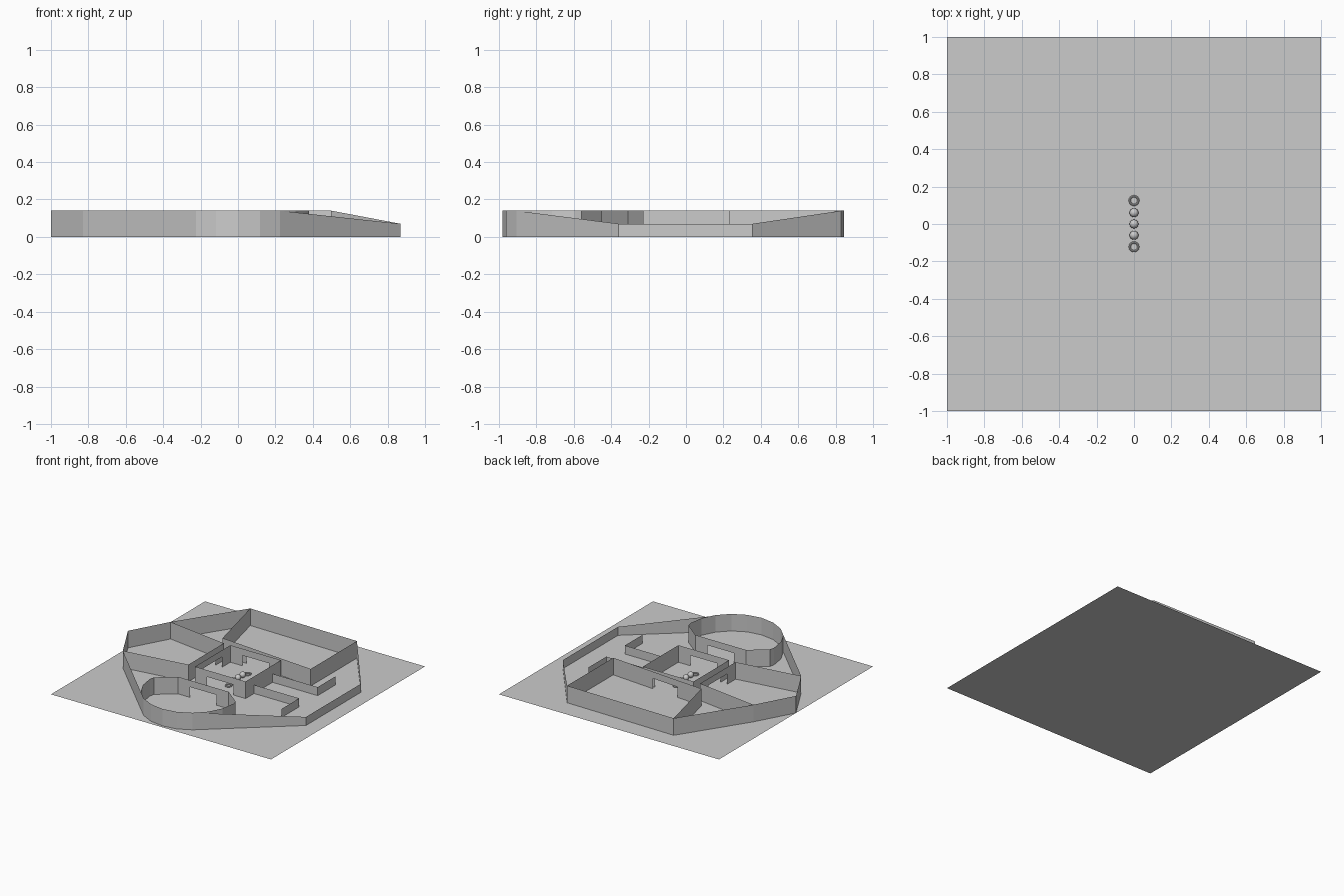
import bpy, math
from mathutils import Vector

if "Cube" in bpy.data.objects:
    bpy.data.objects.remove(bpy.data.objects["Cube"], do_unlink=True)

grey = bpy.data.materials.new("light_grey")
grey.use_nodes = True
COLOR = (0.6, 0.6, 0.6, 1)
grey.diffuse_color = COLOR
grey.node_tree.nodes["Principled BSDF"].inputs["Base Color"].default_value = COLOR

HIGH, LOW = 0.14, 0.07
DOOR_W, DOOR_H = 0.24, 0.085


def add_mesh(name, verts, faces):
    me = bpy.data.meshes.new(name)
    me.from_pydata(verts, [], faces)
    me.materials.append(grey)
    ob = bpy.data.objects.new(name, me)
    bpy.context.collection.objects.link(ob)
    return ob


def wall(name, points, heights=HIGH, closed=False):
    """Thin sheet standing along a path, with one height or one per point."""
    n = len(points)
    if not isinstance(heights, (list, tuple)):
        heights = [heights] * n
    verts = [(x, y, 0) for x, y in points]
    verts += [(p[0], p[1], h) for p, h in zip(points, heights)]
    last = n if closed else n - 1
    faces = [(i, (i + 1) % n, n + (i + 1) % n, n + i) for i in range(last)]
    return add_mesh(name, verts, faces)


def door_wall(name, a, b, at=0.5):
    """Straight sheet with a doorway centred at a fraction of its length."""
    a, b = Vector((*a, 0)), Vector((*b, 0))
    d = (b - a).normalized()
    mid = a.lerp(b, at)
    l, r = mid - d * DOOR_W / 2, mid + d * DOOR_W / 2
    up, lintel = Vector((0, 0, HIGH)), Vector((0, 0, DOOR_H))
    outline = [a, l, l + lintel, r + lintel, r, b, b + up, a + up]
    return add_mesh(name, outline, [tuple(range(len(outline)))])


# Floor
add_mesh("floor", [(-1, -1, 0), (1, -1, 0), (1, 1, 0), (-1, 1, 0)], [(0, 1, 2, 3)])

# Key corners of the plan
back_l, back_r = (-0.48, 0.845), (0.5, 0.83)
side_back, side_tip, side_front = (-0.83, 0.31), (-1, 0), (-0.83, -0.31)
low_back, low_front = (0.87, 0.355), (0.87, -0.36)
R = 0.23

# Round room with a flat doorway wall
arc = [(0.38 * math.cos(t), -0.6 + 0.38 * math.sin(t))
       for t in (math.radians(180 + 18 * i) for i in range(11))]
arc = [(-R, -0.45), (-0.37, -0.56)] + arc + [(0.37, -0.56), (R, -0.45)]
wall("round_room_wall", arc)
door_wall("round_room_door_wall", arc[0], arc[-1])

# Back room
wall("back_room_wall", [(-0.35, 0.3), back_l, back_r, (0.5, R)])
door_wall("back_room_door_wall", (-0.35, 0.3), (0.5, R), 0.41)

# Pointed side room
wall("side_room_wall",
     [(-0.29, R), side_back, side_tip, side_front, (-0.29, -R)])
door_wall("side_room_door_wall", (-0.29, -R), (-0.29, R))

# Outer walls joining the rooms
wall("outer_wall_back", [back_l, side_back])
wall("outer_wall_front", [side_front, arc[5]])
wall("outer_wall_low", [back_r, low_back, low_front, arc[-6]],
     [HIGH, LOW, LOW, HIGH])

# Centre room
wall("centre_room_solid_wall", [(R, -R), (R, R)])
door_wall("centre_room_back_wall", (-R, R), (R, R))
door_wall("centre_room_front_wall", (-R, -R), (R, -R))
door_wall("centre_room_side_wall", (-R, -R), (-R, R))

# Low corner barriers, mirrored front to back
for side, s in (("front", -1), ("back", 1)):
    wall(side + "_barrier",
         [(R, s * 0.12), (0.64, s * 0.12), (0.64, s * 0.35)], LOW)

# Row of balls with a ring at each end
for i, y in enumerate((-0.06, 0, 0.06)):
    bpy.ops.mesh.primitive_uv_sphere_add(
        segments=16, ring_count=8, radius=0.024, location=(0, y, 0.024))
    bpy.context.object.name = f"ball_{i + 1}"
    bpy.context.object.data.materials.append(grey)
    bpy.ops.object.shade_smooth_by_angle()
for side, y in (("front", -0.122), ("back", 0.125)):
    bpy.ops.mesh.primitive_torus_add(
        major_segments=16, minor_segments=8, major_radius=0.023,
        minor_radius=0.006, location=(0, y, 0.006))
    bpy.context.object.name = side + "_ring"
    bpy.context.object.data.materials.append(grey)
    bpy.ops.object.shade_smooth_by_angle()
